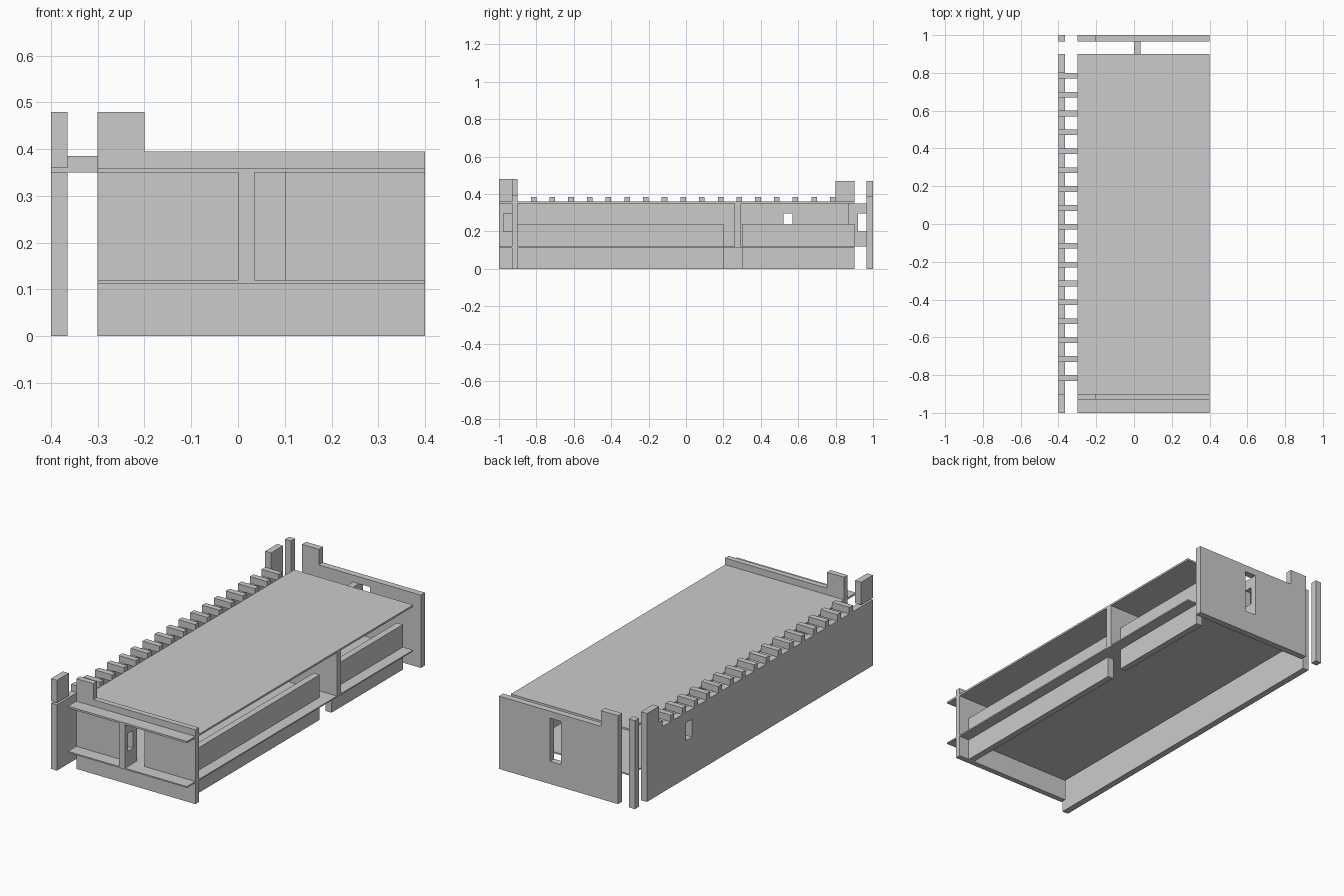
import bpy, bmesh

if "Cube" in bpy.data.objects:
    bpy.data.objects.remove(bpy.data.objects["Cube"])


def box(name, x, y, z):
    """Axis-aligned box from (min, max) pairs."""
    bm = bmesh.new()
    bmesh.ops.create_cube(bm, size=1)
    for v in bm.verts:
        v.co = [r[0] if c < 0 else r[1] for c, r in zip(v.co, (x, y, z))]
    me = bpy.data.meshes.new(name)
    bm.to_mesh(me)
    bm.free()
    ob = bpy.data.objects.new(name, me)
    bpy.context.collection.objects.link(ob)
    return ob


def prism(name, pts, axis, lo, hi):
    """Extrude a 2D outline along 'x' or 'y'."""
    bm = bmesh.new()
    vs = [bm.verts.new((lo, a, b) if axis == 'x' else (a, lo, b)) for a, b in pts]
    f = bm.faces.new(vs)
    r = bmesh.ops.extrude_face_region(bm, geom=[f])
    d = hi - lo
    bmesh.ops.translate(bm, verts=[g for g in r['geom'] if isinstance(g, bmesh.types.BMVert)],
                        vec=(d, 0, 0) if axis == 'x' else (0, d, 0))
    bmesh.ops.recalc_face_normals(bm, faces=bm.faces)
    me = bpy.data.meshes.new(name)
    bm.to_mesh(me)
    bm.free()
    ob = bpy.data.objects.new(name, me)
    bpy.context.collection.objects.link(ob)
    return ob


def cut(ob, x, y, z):
    """Cut a box-shaped opening."""
    c = box("cutter", x, y, z)
    m = ob.modifiers.new("opening", 'BOOLEAN')
    m.operation, m.solver, m.object = 'DIFFERENCE', 'EXACT', c
    dg = bpy.context.evaluated_depsgraph_get()
    me = bpy.data.meshes.new_from_object(ob.evaluated_get(dg))
    ob.modifiers.clear()
    ob.data = me
    bpy.data.objects.remove(c)


LEFT = (-0.4, -0.365)

# Floor and roof slabs
box("floor", (-0.3, 0.4), (-1, 0.9), (0.113, 0.12))
box("roof", (-0.3, 0.4), (-1, 0.9), (0.35, 0.36))

# End walls with a raised corner and a doorway
for name, y0, y1, top, tower in (("front_wall", -0.93, -0.9, 0.395, 0.48),
                                 ("back_wall", 0.965, 1.0, 0.387, 0.47)):
    wall = prism(name, [(-0.3, 0), (0.4, 0), (0.4, top), (-0.2, top),
                        (-0.2, tower), (-0.3, tower)], 'y', y0, y1)
    cut(wall, (0.035, 0.1), (y0 - 0.1, y1 + 0.1), (0.12, 0.35))

# Long left wall with raised back corner and window
left = prism("left_wall", [(-1, 0), (0.9, 0), (0.9, 0.47), (0.8, 0.47),
                           (0.8, 0.35), (-1, 0.35)], 'x', *LEFT)
cut(left, (-0.5, -0.3), (0.52, 0.57), (0.2, 0.295))
box("front_corner_block", LEFT, (-1, -0.9), (0.36, 0.48))
box("back_corner_post", LEFT, (0.965, 1), (0, 0.47))

# Rafter beams resting on the left wall
for i in range(17):
    y = -0.83 + 0.1 * i
    box(f"beam_{i + 1}", (-0.4, -0.3), (y, y + 0.03), (0.35, 0.385))

# Low right-side panels above and below the floor
for i, y in enumerate(((-0.9, 0.2), (0.3, 0.9))):
    box(f"base_panel_{i + 1}", (0.305, 0.34), y, (0, 0.113))
    box(f"parapet_panel_{i + 1}", (0.305, 0.34), y, (0.12, 0.24))

# Cross wall inside
box("cross_wall", (-0.3, 0.4), (0.26, 0.295), (0.12, 0.35))

# Balcony dividers with a small opening
for name, y, hole in (("front_divider", (-1, -0.9), (-0.975, -0.93)),
                      ("back_divider", (0.865, 0.965), (0.92, 0.964))):
    d = box(name, (0, 0.035), y, (0.12, 0.35))
    cut(d, (-0.1, 0.1), hole, (0.2, 0.295))
